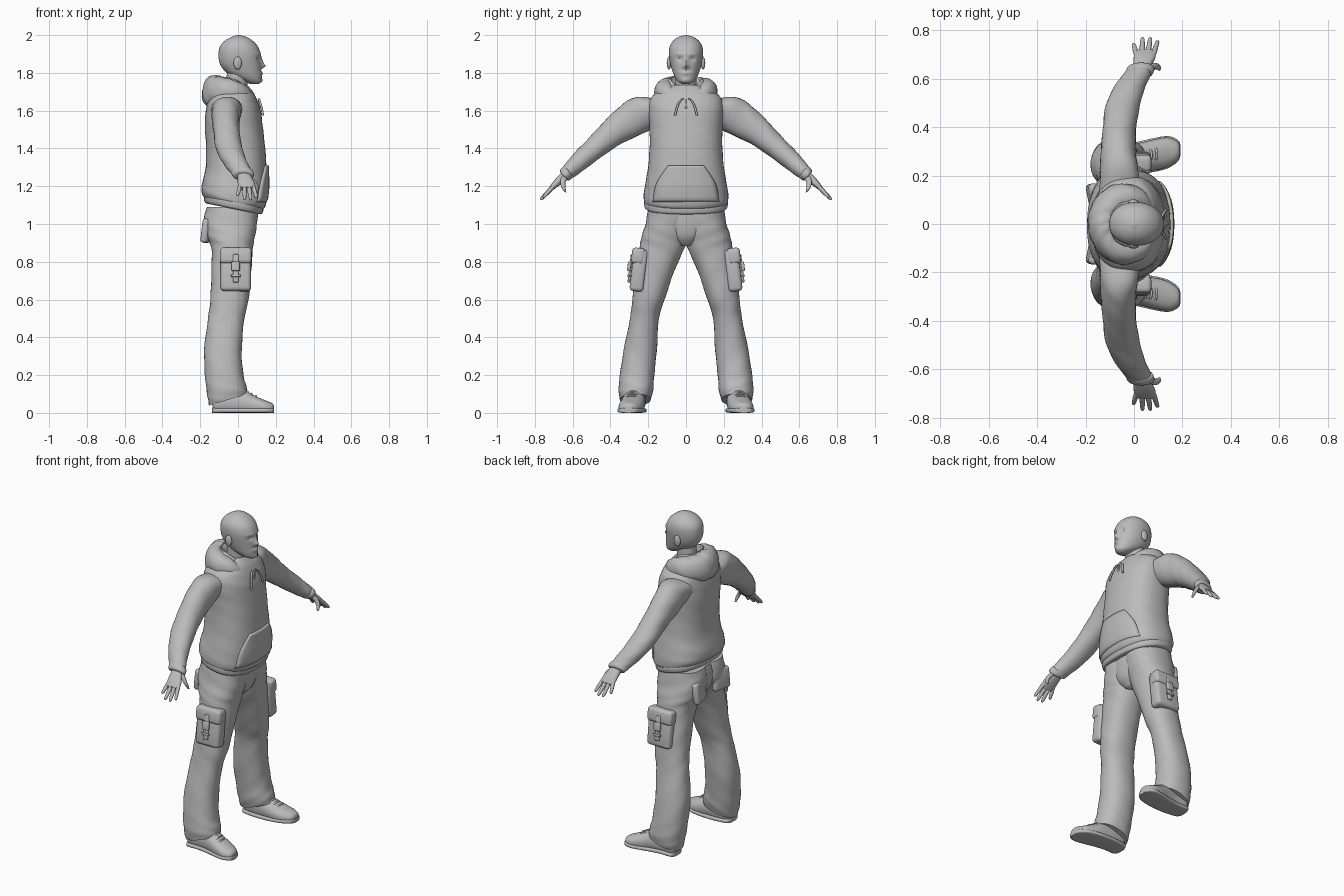
import bpy, bmesh, math
from math import sin, cos, pi, exp
from mathutils import Vector, Matrix

if "Cube" in bpy.data.objects:
    bpy.data.objects.remove(bpy.data.objects["Cube"])

grey = bpy.data.materials.new("plain_grey")
grey.use_nodes = True
grey.diffuse_color = (0.5, 0.5, 0.5, 1)
grey.node_tree.nodes["Principled BSDF"].inputs["Base Color"].default_value = (0.5, 0.5, 0.5, 1)


def finish(name, bm, mirror=False):
    """Turn a bmesh into a smooth object, optionally mirrored to the other side."""
    bmesh.ops.recalc_face_normals(bm, faces=bm.faces)
    me = bpy.data.meshes.new(name)
    bm.to_mesh(me)
    bm.free()
    me.materials.append(grey)
    for p in me.polygons:
        p.use_smooth = True
    me.set_sharp_from_angle(angle=math.radians(50))
    ob = bpy.data.objects.new(name, me)
    bpy.context.collection.objects.link(ob)
    if mirror:
        m = ob.modifiers.new("mirror", 'MIRROR')
        m.use_axis = (False, True, False)
        m.use_mirror_merge = False
    return ob


def smooth_rows(rows, sub):
    """Catmull-Rom interpolation between control rows."""
    out = []
    for i in range(len(rows) - 1):
        quad = [rows[max(i - 1, 0)], rows[i], rows[i + 1], rows[min(i + 2, len(rows) - 1)]]
        for k in range(sub):
            t = k / sub
            out.append([b + t * (c - a) / 2 + t * t * (a - 2.5 * b + 2 * c - d / 2)
                        + t ** 3 * (1.5 * (b - c) + (d - a) / 2) for a, b, c, d in zip(*quad)])
    return out + [list(rows[-1])]


def loft(name, rows, ring, mirror=False, power=2.0, seg=28, sub=4, fold=0.0, shape=None, cap=True):
    """Skin superellipse rings; ring(row) gives centre and two half-axis vectors."""
    bm = bmesh.new()
    loops = []
    for i, row in enumerate(smooth_rows(rows, sub)):
        c, u, v = (Vector(w) for w in ring(row))
        loop = []
        for k in range(seg):
            a = 2 * pi * k / seg
            e = 2 / power
            ca = math.copysign(abs(cos(a)) ** e, cos(a))
            sa = math.copysign(abs(sin(a)) ** e, sin(a))
            s = 1 + fold * sin(3 * a + i * 0.6) * sin(i * 0.9 + a)
            p = c + (u * ca + v * sa) * s
            loop.append(bm.verts.new(shape(p) if shape else p))
        loops.append(loop)
    for A, B in zip(loops, loops[1:]):
        for k in range(seg):
            bm.faces.new((A[k], A[k - 1], B[k - 1], B[k]))
    if cap:
        bm.faces.new(loops[0])
        bm.faces.new(loops[-1])
    return finish(name, bm, mirror)


def level(r):
    """Horizontal ring from (z, x0, x1, y0, y1, tilt)."""
    z, x0, x1, y0, y1, tilt = r
    cx, rx = (x0 + x1) / 2, (x1 - x0) / 2
    return (cx, (y0 + y1) / 2, z + tilt * cx), (rx, 0, tilt * rx), (0, (y1 - y0) / 2, 0)


def across(u, v):
    """Ring from (x, y, z, ru, rv) with fixed axis directions."""
    u, v = Vector(u), Vector(v)
    return lambda r: (r[:3], u * r[3], v * r[4])


def even(rows, tilt=0.0):
    return [(z, a, b, -y, y, tilt) for z, a, b, y in rows]


def tube(name, points, r, axes, mirror=True):
    return loft(name, [(*p, r, r) for p in points], across(*axes), mirror, seg=10, sub=4)


def block(name, size, place, bevel, mirror=True):
    bm = bmesh.new()
    bmesh.ops.create_cube(bm, size=1, matrix=Matrix.Diagonal((*size, 1)))
    bmesh.ops.bevel(bm, geom=bm.edges[:], offset=bevel, segments=3, profile=0.5, affect='EDGES')
    bm.transform(place)
    return finish(name, bm, mirror)


def ball(name, centre, radii, mirror=True):
    bm = bmesh.new()
    bmesh.ops.create_uvsphere(bm, u_segments=20, v_segments=12, radius=1,
                              matrix=Matrix.Translation(centre) @ Matrix.Diagonal((*radii, 1)))
    return finish(name, bm, mirror)


X, Y, Z = (1, 0, 0), (0, 1, 0), (0, 0, 1)

# Head with sculpted face: (y, z, spread y, spread z, push forward)
features = [(0, 1.855, .011, .022, .012), (0, 1.836, .014, .011, .018), (0, 1.797, .022, .008, .007),
            (0, 1.815, .03, .005, -.003), (0, 1.758, .02, .012, .006)]
for s in (1, -1):
    features += [(s * .033, 1.875, .016, .011, -.012), (s * .03, 1.898, .025, .008, .004)]


def face(p):
    if p.x > .04:
        p.x += sum(d * exp(-((p.y - y) / a) ** 2 - ((p.z - z) / b) ** 2) for y, z, a, b, d in features)
    return p


loft("head", even([(1.742, .06, .11, .02), (1.755, .03, .122, .042), (1.78, -.03, .126, .06),
                   (1.81, -.07, .124, .072), (1.85, -.097, .122, .083), (1.9, -.103, .12, .09),
                   (1.94, -.095, .105, .086), (1.97, -.07, .078, .068), (1.99, -.035, .045, .04),
                   (2, -.005, .01, .006)]), level, power=2.1, seg=64, sub=6, shape=face)
loft("neck", even([(1.66, -.075, .045, .065), (1.74, -.065, .05, .056), (1.83, -.055, .06, .058)]), level)
ball("ears", (-.002, .09, 1.852), (.022, .012, .034))
ball("eyes", (.089, .033, 1.874), (.013, .014, .009))

# Hooded top
torso = even([(1.10, -.175, .125, .215), (1.13, -.193, .148, .225), (1.2, -.19, .155, .217),
              (1.3, -.172, .152, .2), (1.42, -.17, .142, .192), (1.52, -.175, .13, .195),
              (1.6, -.17, .12, .2), (1.66, -.16, .1, .19), (1.7, -.14, .08, .15), (1.735, -.1, .05, .08)])
torso = [(*r[:5], -.2 if r[0] < 1.15 else -.1 if r[0] < 1.25 else 0) for r in torso]
loft("hoodie_body", torso, level, power=2.4, seg=48, fold=.008)
loft("hoodie_hem", even([(1.075, -.165, .118, .205), (1.083, -.178, .13, .218), (1.11, -.18, .135, .222),
                         (1.13, -.17, .13, .21)], -.2), level, power=2.4, seg=48)


def torso_front(y, z):
    """Front surface of the torso at a given side offset and height."""
    for a, b in zip(torso, torso[1:]):
        if a[0] <= z <= b[0]:
            t = (z - a[0]) / (b[0] - a[0])
            x0, x1, w = (a[i] + t * (b[i] - a[i]) for i in (1, 2, 4))
            return (x0 + x1) / 2 + (x1 - x0) / 2 * max(0, 1 - abs(y / w) ** 2.4) ** (1 / 2.4)


# Front pouch hugging the belly
bm = bmesh.new()
grid = []
for z, w in smooth_rows([(1.115, .178), (1.215, .157), (1.31, .095)], 5):
    grid.append([bm.verts.new((torso_front(w * k / 8, z) + .012, w * k / 8, z)) for k in range(-8, 9)])
for A, B in zip(grid, grid[1:]):
    for k in range(16):
        bm.faces.new((A[k], A[k + 1], B[k + 1], B[k]))
pouch = finish("front_pouch", bm)
solid = pouch.modifiers.new("thickness", 'SOLIDIFY')
solid.thickness, solid.offset = .018, -1

# Lowered hood: (angle from front, distance, height, half depth, half height)
half = [(0, .095, 1.645, .018, .02), (.6, .1, 1.67, .025, .03), (1.2, .112, 1.7, .04, .045),
        (1.9, .122, 1.715, .05, .056), (2.6, .117, 1.705, .054, .076), (pi, .112, 1.705, .057, .084)]


def hood_ring(r):
    t, d, z, a, b = r
    out = Vector((cos(t), sin(t), 0))
    return out * d + Vector((-.02, 0, z)), out * a, Vector((0, 0, b)) - out * b * .15


whole = half + [(2 * pi - r[0], *r[1:]) for r in half[-2::-1]]
loft("hood", whole, hood_ring, power=2.3, seg=20, sub=5, fold=.06, cap=False)
loft("hood_inner_collar", [(t, d * .72 + .004, z + .02, .012, b * .75) for t, d, z, a, b in whole],
     hood_ring, seg=14, sub=5, cap=False)
tube("drawstrings", [(torso_front(y, z) + .012, y, z) for y, z in
                     ((.015, 1.665), (.035, 1.645), (.048, 1.615), (.058, 1.575))], .006, (X, Y))
block("collar_zip", (.012, .012, .05), Matrix.Translation((.112, 0, 1.635)), .004, False)

# Sleeves, cuffs and hands
perp = (0, .64, .77)
loft("sleeves", [(-.055, .1, 1.605, .085, .07), (-.06, .2, 1.598, .08, .098), (-.065, .29, 1.55, .074, .093),
                 (-.06, .39, 1.482, .07, .073), (-.048, .48, 1.405, .07, .06), (-.02, .56, 1.335, .062, .052),
                 (.012, .615, 1.283, .055, .042), (.024, .64, 1.262, .052, .034)],
     across(X, perp), True, power=2.1, fold=.03)
tube_axes = (X, perp)
loft("cuffs", [(.018, .62, 1.281, .05, .032), (.022, .625, 1.275, .057, .039), (.028, .643, 1.258, .056, .036),
               (.03, .648, 1.253, .045, .026)], across(*tube_axes), True)
loft("palms", [(.026, .625, 1.27, .032, .024), (.036, .66, 1.24, .038, .022), (.044, .69, 1.212, .045, .018),
               (.045, .715, 1.187, .04, .012)], across(*tube_axes), True, power=2.4)
tips = [(-.002, .745, 1.15), (.035, .77, 1.13), (.068, .77, 1.128), (.098, .757, 1.14)]
for i, (label, tip) in enumerate(zip(("little", "ring", "middle", "index"), tips)):
    base = Vector((.012 + .022 * i, .695, 1.207))
    tip = Vector(tip)
    loft(label + "_fingers", [(*base.lerp(tip, t), r, r) for t, r in
                              ((0, .011), (.35, .0115), (.7, .01), (.93, .008), (1, .003))],
         across(*tube_axes), True, seg=10)
loft("thumbs", [(.06, .64, 1.252, .014, .016), (.085, .652, 1.222, .013, .014), (.1, .648, 1.19, .011, .011),
                (.104, .638, 1.168, .006, .005)], across(X, (0, 1, .3)), True, seg=12)

# Trousers
loft("trouser_legs", [(1.09, -.165, .105, -.03, .2, 0), (1, -.182, .1, -.03, .215, 0),
                      (.93, -.165, .09, -.015, .235, 0), (.87, -.142, .08, .01, .245, 0),
                      (.75, -.14, .07, .062, .265, 0), (.6, -.145, .055, .112, .285, 0),
                      (.5, -.158, .033, .143, .297, 0), (.33, -.18, .02, .155, .33, 0),
                      (.2, -.175, .03, .17, .35, .1), (.13, -.162, .045, .175, .357, .25),
                      (.085, -.152, .05, .187, .35, .3)],
     level, True, power=2.25, seg=36, fold=.025)
loft("trouser_seat", even([(1.09, -.155, .1, .15), (1, -.168, .098, .15), (.93, -.145, .085, .1),
                           (.885, -.1, .05, .04)]), level, power=2.3)
for s, side in ((1, "left"), (-1, "right")):
    block(side + "_back_pocket", (.04, .125, .13),
          Matrix.Translation((-.165, s * .105, .965)) @ Matrix.Rotation(s * .2, 4, 'Z')
          @ Matrix.Rotation(.12, 4, 'Y'), .018, False)

# Thigh pockets with flap, strap and buckle
hip = Matrix.Translation((-.012, .25, .755)) @ Matrix.Rotation(.12, 4, 'X')
for name, size, spot, bevel in (("thigh_pockets", (.16, .075, .225), (0, 0, 0), .02),
                                ("pocket_flaps", (.168, .07, .085), (0, .012, .075), .018),
                                ("pocket_straps", (.03, .014, .15), (0, .045, .005), .005),
                                ("pocket_buckles", (.044, .018, .05), (0, .053, .015), .006),
                                ("buckle_bars", (.05, .012, .014), (0, .05, -.035), .004)):
    block(name, size, hip @ Matrix.Translation(spot), bevel)

# Shoes: upper, sole and laces
shoe = [(-.135, .275, .05, .025, .03), (-.12, .275, .05, .048, .05), (-.05, .27, .058, .054, .07),
        (.02, .275, .055, .06, .065), (.08, .285, .04, .064, .054), (.14, .297, .03, .06, .038),
        (.18, .303, .025, .038, .027), (.19, .305, .022, .015, .015)]


def ground(p):
    p.z = max(p.z, .004)
    return p


loft("shoe_uppers", shoe, across(Y, Z), True, power=2.2, shape=ground)
loft("shoe_soles", [(x * 1.01, y, .013, w + .006, .013) for x, y, z, w, h in shoe], across(Y, Z), True, power=4)
for i in range(4):
    x, y, top = .025 + .022 * i, .277 + .004 * i, .124 - .011 * i
    tube("laces_%d" % (i + 1), [(x - .012, y - .045, top - .03), (x, y - .02, top - .004), (x + .004, y, top),
                                (x, y + .02, top - .004), (x - .012, y + .045, top - .03)], .005, (X, Z))
loft("shoe_tongues", [(-.02, .273, .1, .035, .02), (.02, .275, .115, .032, .012), (.07, .283, .09, .03, .012)],
     across(Y, Z), True, seg=16)
